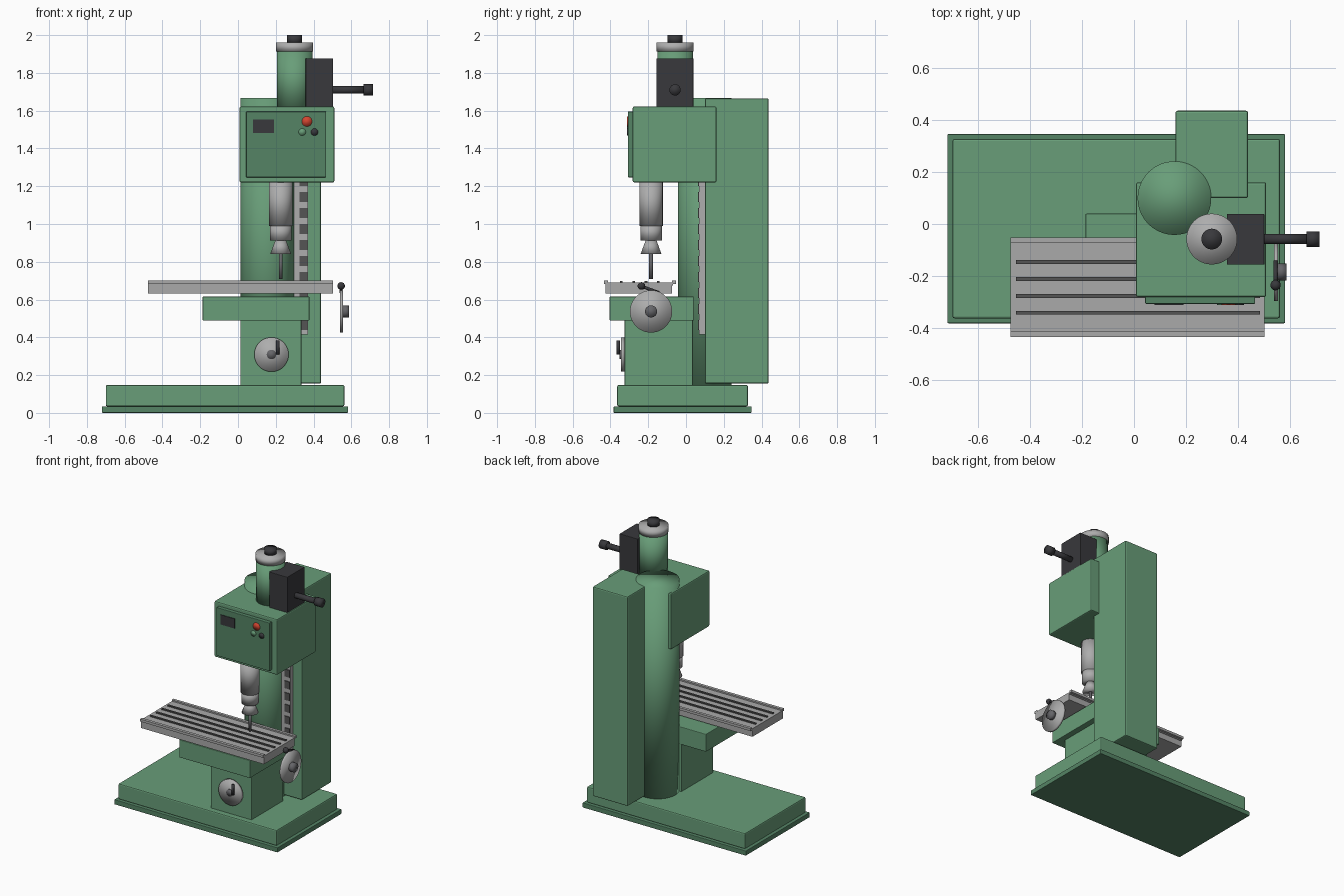
import bpy
from mathutils import Vector

if "Cube" in bpy.data.objects:
    bpy.data.objects.remove(bpy.data.objects["Cube"])


def material(name, rgb):
    m = bpy.data.materials.new(name)
    m.diffuse_color = (*rgb, 1)
    m.use_nodes = True
    m.node_tree.nodes["Principled BSDF"].inputs["Base Color"].default_value = m.diffuse_color
    return m


GREEN = material("green paint", (0.14, 0.34, 0.19))
DEEP = material("deep green paint", (0.09, 0.23, 0.13))
BLACK = material("black plastic", (0.04, 0.04, 0.045))
SLOT = material("dark slot", (0.09, 0.09, 0.09))
STEEL = material("steel", (0.42, 0.42, 0.42))
TABLE = material("table iron", (0.4, 0.4, 0.4))
HUB = material("hub iron", (0.13, 0.13, 0.14))
RED = material("red", (0.65, 0.06, 0.03))


def box(name, x, y, z, mat, bevel=0.0):
    """Box from (min, max) ranges, with optional rounded edges."""
    lo, hi = Vector((x[0], y[0], z[0])), Vector((x[1], y[1], z[1]))
    bpy.ops.mesh.primitive_cube_add(size=1, location=(lo + hi) / 2)
    o = bpy.context.object
    o.name = name
    o.scale = hi - lo
    bpy.ops.object.transform_apply(location=False, rotation=False, scale=True)
    o.data.materials.append(mat)
    if bevel:
        b = o.modifiers.new("bevel", "BEVEL")
        b.width = bevel
        b.segments = 2
    return o


def rod(name, a, b, r1, mat, r2=None, sides=48):
    """Smooth cylinder or cone running from point a to point b."""
    a, b = Vector(a), Vector(b)
    d = b - a
    bpy.ops.mesh.primitive_cone_add(vertices=sides, radius1=r1,
                                    radius2=r1 if r2 is None else r2,
                                    depth=d.length, location=(a + b) / 2)
    o = bpy.context.object
    o.name = name
    o.rotation_euler = d.to_track_quat("Z", "Y").to_euler()
    o.data.materials.append(mat)
    bpy.ops.object.shade_smooth()
    return o


def ball(name, c, r, mat, scale=(1, 1, 1)):
    bpy.ops.mesh.primitive_uv_sphere_add(segments=24, ring_count=12, radius=r, location=c)
    o = bpy.context.object
    o.name = name
    o.scale = scale
    o.data.materials.append(mat)
    bpy.ops.object.shade_smooth()
    return o


# Base
box("base_plinth", (-0.72, 0.583), (-0.383, 0.347), (0, 0.035), DEEP, 0.004)
box("base", (-0.70, 0.563), (-0.364, 0.328), (0.035, 0.148), GREEN, 0.008)

# Columns
rod("round_column", (0.156, 0.1, 0.14), (0.156, 0.1, 1.667), 0.142, GREEN, sides=64)
box("rear_column", (0.16, 0.44), (0.1, 0.437), (0.155, 1.665), GREEN, 0.008)

# Toothed rail on the front of the rear column
box("rail", (0.297, 0.37), (0.07, 0.1), (0.415, 1.25), STEEL)
for i in range(10):
    z = 0.44 + i * 0.0845
    box(f"rail_tooth_{i}", (0.325, 0.367), (0.064, 0.072), (z, z + 0.053), SLOT)

# Knee and saddle
box("knee", (0.012, 0.335), (-0.325, 0.036), (0.14, 0.495), GREEN, 0.004)
box("saddle", (-0.187, 0.378), (-0.404, 0.04), (0.489, 0.616), GREEN, 0.004)

# Work table with edge lips and slots
box("table", (-0.477, 0.504), (-0.425, -0.075), (0.632, 0.69), TABLE)
for name, y in (("front", (-0.435, -0.413)), ("back", (-0.073, -0.052))):
    box(f"table_lip_{name}", (-0.477, 0.504), y, (0.682, 0.7), TABLE)
box("table_back_ledge", (-0.477, 0.504), (-0.078, -0.07), (0.675, 0.69), TABLE)
for i in range(4):
    y = -0.343 + i * 0.0655
    box(f"table_slot_{i}", (-0.456, 0.487), (y - 0.007, y + 0.007), (0.685, 0.698), SLOT)

# Front handwheel
rod("knee_wheel", (0.177, -0.325, 0.309), (0.177, -0.345, 0.309), 0.091, STEEL)
rod("knee_wheel_hub", (0.177, -0.34, 0.309), (0.177, -0.352, 0.309), 0.025, HUB)
rod("knee_wheel_handle", (0.211, -0.359, 0.309), (0.211, -0.359, 0.382), 0.009, BLACK, sides=24)

# Side handwheel
rod("table_wheel", (0.54, -0.185, 0.537), (0.556, -0.185, 0.537), 0.112, STEEL)
rod("table_wheel_hub", (0.55, -0.185, 0.537), (0.588, -0.185, 0.537), 0.032, HUB)
rod("table_wheel_handle", (0.546, -0.24, 0.672), (0.546, -0.143, 0.637), 0.008, BLACK, sides=24)
ball("table_wheel_knob", (0.546, -0.236, 0.672), 0.02, BLACK)

# Head with control panel
box("head", (0.008, 0.51), (-0.282, 0.161), (1.22, 1.622), GREEN, 0.008)
box("control_panel", (0.043, 0.467), (-0.308, -0.275), (1.247, 1.595), DEEP, 0.004)
box("display", (0.08, 0.19), (-0.312, -0.3), (1.483, 1.553), BLACK)
for name, x, z, r, mat in (("stop", 0.365, 1.543, 0.027, RED),
                           ("start", 0.34, 1.487, 0.019, GREEN),
                           ("mode", 0.405, 1.487, 0.019, BLACK)):
    rod(f"{name}_button", (x, -0.3, z), (x, -0.313, z), r, mat, sides=24)

# Motor on top
MX, MY = 0.3, -0.058
rod("motor", (MX, MY, 1.6), (MX, MY, 1.915), 0.094, GREEN)
rod("motor_collar", (MX, MY, 1.912), (MX, MY, 1.96), 0.098, STEEL)
rod("motor_cap", (MX, MY, 1.955), (MX, MY, 2.0), 0.04, BLACK, sides=32)
box("gear_box", (0.358, 0.503), (-0.157, 0.039), (1.61, 1.877), BLACK, 0.003)
rod("lever", (0.49, MY, 1.71), (0.67, MY, 1.71), 0.02, BLACK, sides=24)
rod("lever_knob", (0.665, MY, 1.71), (0.716, MY, 1.71), 0.03, BLACK, sides=24)

# Spindle, chuck and cutting tool
for name, z0, z1, r0, r1, mat in (("quill", 1.23, 0.99, 0.062, 0.062, STEEL),
                                  ("spindle_collar", 1.0, 0.912, 0.057, 0.057, STEEL),
                                  ("chuck", 0.915, 0.842, 0.028, 0.055, STEEL),
                                  ("cutter_bit", 0.85, 0.708, 0.01, 0.01, HUB)):
    rod(name, (0.226, -0.185, z0), (0.226, -0.185, z1), r0, mat, r1)
